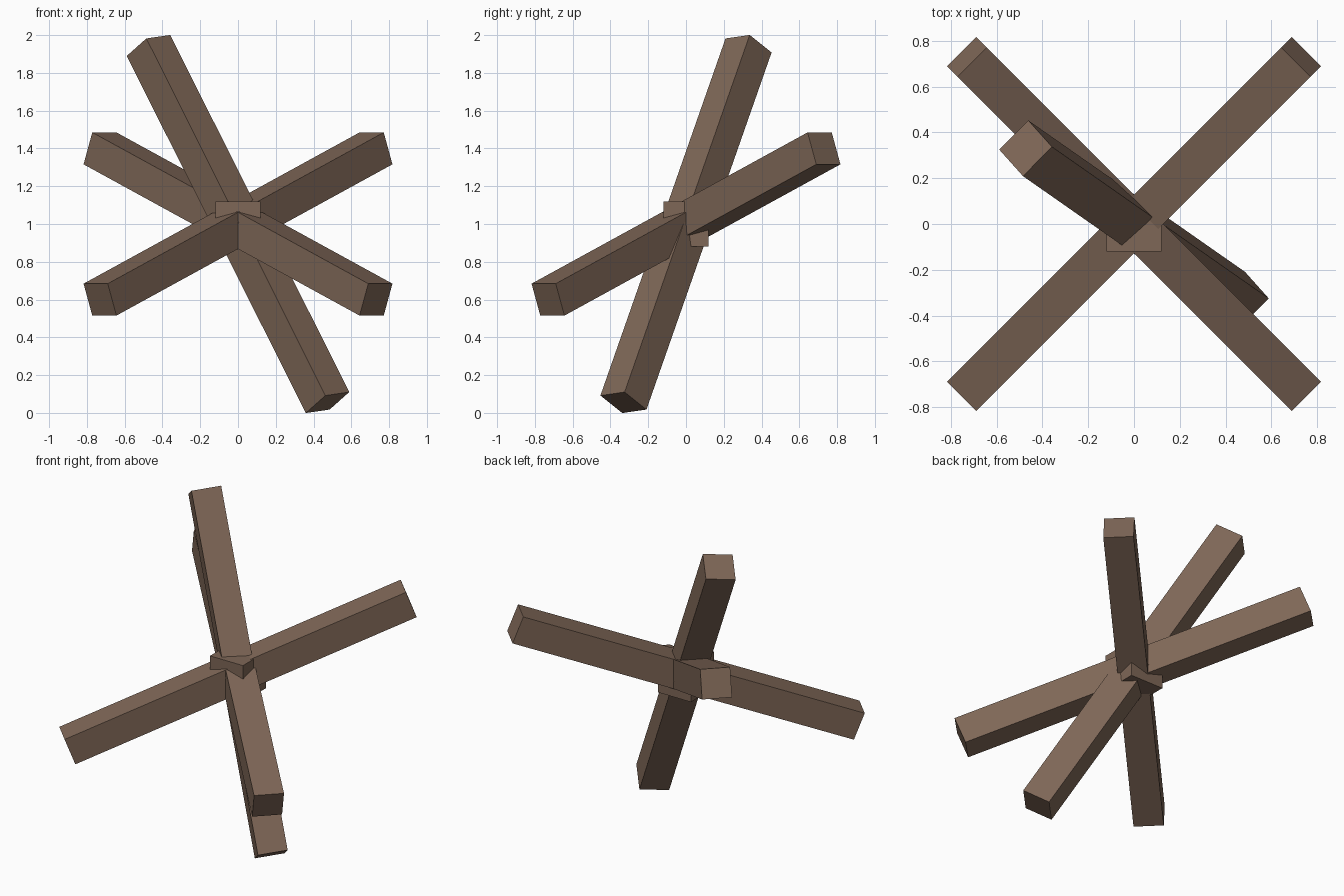
import bpy
from mathutils import Vector, Matrix

if "Cube" in bpy.data.objects:
    bpy.data.objects.remove(bpy.data.objects["Cube"])

CENTRE = Vector((0, 0, 1))
WIDTH, LENGTH = 0.181, 2.216

mat = bpy.data.materials.new("brown_wood")
mat.diffuse_color = (0.21, 0.135, 0.095, 1)
mat.use_nodes = True
mat.node_tree.nodes["Principled BSDF"].inputs["Base Color"].default_value = mat.diffuse_color


def box(name, size, rotation=Matrix.Identity(3)):
    bpy.ops.mesh.primitive_cube_add(size=1)
    ob = bpy.context.object
    ob.name = name
    ob.matrix_world = (Matrix.Translation(CENTRE) @ rotation.to_4x4()
                       @ Matrix.Diagonal((*size, 1)))
    ob.data.materials.append(mat)
    return ob


def beam(name, direction, side):
    # square beam along direction, with one pair of faces facing side
    d = Vector(direction).normalized()
    v = d.cross(Vector(side)).normalized()
    u = v.cross(d)
    box(name, (WIDTH, WIDTH, LENGTH), Matrix((u, v, d)).transposed())


# two sloping ground beams, mirrored left to right
for name, s in (("right_sloping_beam", 1), ("left_sloping_beam", -1)):
    beam(name, (0.73 * s, 0.73, 0.40), (-s, 1, 0))

# steep beam standing on its lower corner
beam("steep_beam", (-0.475, 0.332, 0.9475), (0.13, 0.13, 0.017))

# joint block where the beams cross
box("joint_block", (0.24, 0.24, 0.24))
